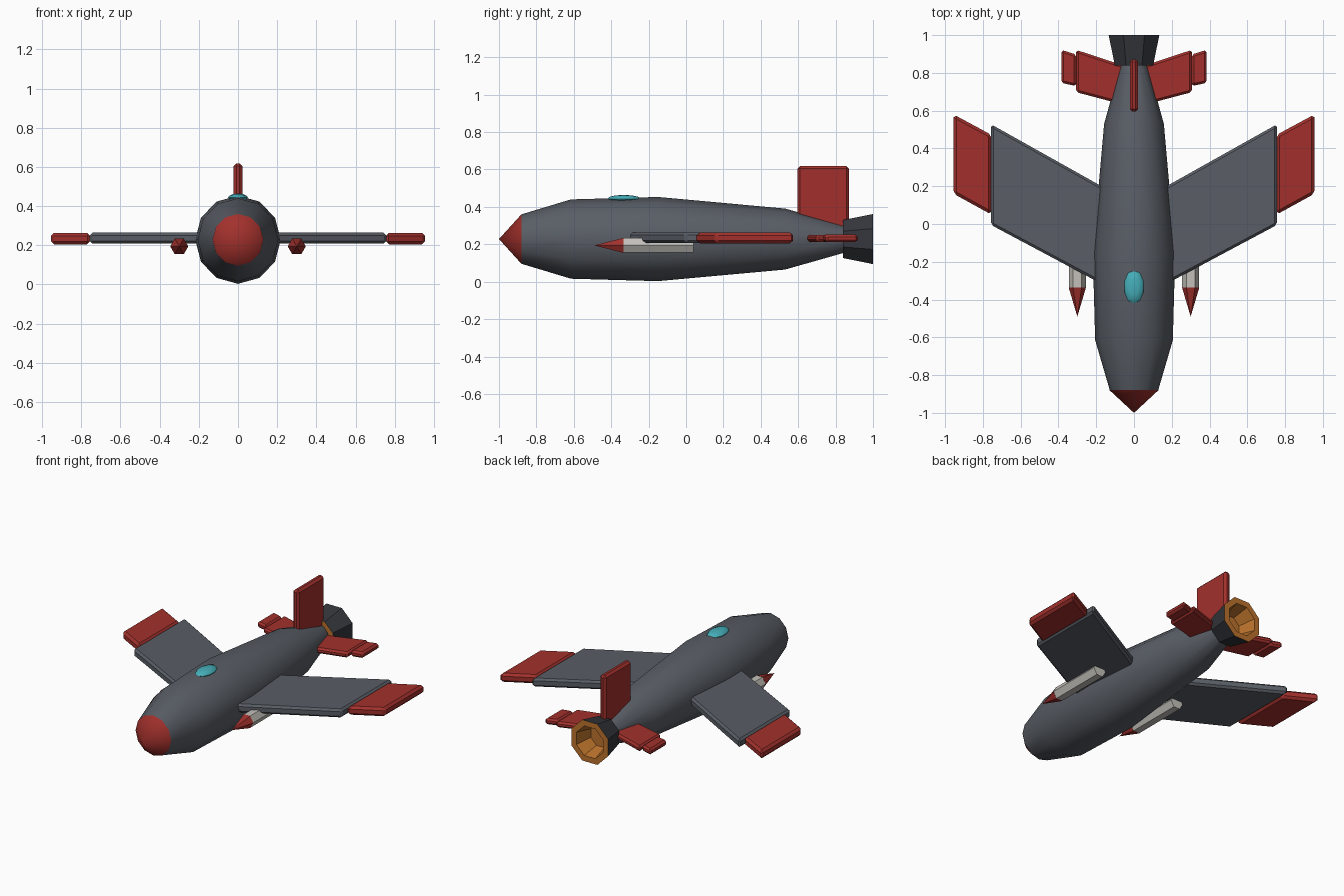
import bpy, bmesh, math
from mathutils import Vector

if "Cube" in bpy.data.objects:
    bpy.data.objects.remove(bpy.data.objects["Cube"])

AXIS_Z = 0.228

def mat(name, rgb):
    m = bpy.data.materials.new(name)
    m.diffuse_color = (*rgb, 1)
    m.use_nodes = True
    m.node_tree.nodes["Principled BSDF"].inputs["Base Color"].default_value = m.diffuse_color
    return m

GREY = mat("hull_grey", (0.10, 0.112, 0.132))
DARK = mat("dark_metal", (0.035, 0.038, 0.045))
RED = mat("red_paint", (0.36, 0.03, 0.025))
WHITE = mat("off_white", (0.55, 0.53, 0.49))
TEAL = mat("canopy_teal", (0.06, 0.42, 0.48))
ORANGE = mat("exhaust_orange", (0.50, 0.17, 0.025))

def finish(bm, name, mats, bevel=0, smooth=None):
    bmesh.ops.recalc_face_normals(bm, faces=bm.faces)
    me = bpy.data.meshes.new(name)
    bm.to_mesh(me)
    bm.free()
    ob = bpy.data.objects.new(name, me)
    bpy.context.collection.objects.link(ob)
    for m in mats:
        me.materials.append(m)
    if bevel:
        b = ob.modifiers.new("bevel", 'BEVEL')
        b.width, b.segments = bevel, 1
    if smooth:
        bpy.ops.object.select_all(action='DESELECT')
        ob.select_set(True)
        bpy.context.view_layer.objects.active = ob
        bpy.ops.object.shade_smooth_by_angle(angle=math.radians(smooth))
    return ob

def lathe(name, profile, sides, mats, x=0, z=AXIS_Z, turn=0, sx=1, smooth=None, bands=None):
    """Spin (y, radius) points around a y-directed axis; bands = material per band."""
    bm = bmesh.new()
    rings = []
    for y, r in profile:
        if r == 0:
            rings.append([bm.verts.new((x, y, z))] * sides)
            continue
        angles = [turn + math.tau * i / sides for i in range(sides)]
        rings.append([bm.verts.new((x + sx * r * math.cos(a), y, z + r * math.sin(a))) for a in angles])
    for k, (a, b) in enumerate(zip(rings, rings[1:])):
        for i in range(sides):
            j = (i + 1) % sides
            f = bm.faces.new(dict.fromkeys((a[i], a[j], b[j], b[i])))
            f.material_index = bands[k] if bands else 0
    return finish(bm, name, mats, smooth=smooth)

def plate(name, outline, offset, material, bevel):
    """Extrude an outline symmetrically by +-offset, with bevelled edges."""
    bm = bmesh.new()
    off = Vector(offset)
    f = bm.faces.new([bm.verts.new(Vector(p) - off) for p in outline])
    ext = bmesh.ops.extrude_face_region(bm, geom=[f])
    verts = [v for v in ext["geom"] if isinstance(v, bmesh.types.BMVert)]
    bmesh.ops.translate(bm, verts=verts, vec=off * 2)
    return finish(bm, name, [material], bevel)

# Fuselage and nose
lathe("fuselage", [(-0.88, 0), (-0.88, 0.132), (-0.615, 0.212), (-0.15, 0.225),
                   (0.53, 0.163), (0.85, 0.072), (0.85, 0)], 12, [GREY], sx=0.97, smooth=35)
lathe("nose_cone", [(-1, 0), (-0.88, 0.132), (-0.88, 0)], 12, [RED], sx=0.98, smooth=60)

# Exhaust nozzle: dark outer wall, orange rim and bowl
lathe("exhaust_nozzle", [(0.87, 0), (0.84, 0.075), (0.84, 0.11), (1.0, 0.145), (1.0, 0.105),
                         (0.89, 0.075), (0.89, 0)], 8, [DARK, ORANGE],
      turn=math.pi / 8, bands=[1, 1, 0, 1, 1, 1])

# Canopy
bm = bmesh.new()
bmesh.ops.create_uvsphere(bm, u_segments=10, v_segments=6, radius=1)
bmesh.ops.scale(bm, vec=(0.053, 0.09, 0.021), verts=bm.verts)
bmesh.ops.translate(bm, vec=(0, -0.332, 0.443), verts=bm.verts)
finish(bm, "canopy", [TEAL], smooth=40)

# Flat surfaces on each side: (name, x/y outline, centre z, half thickness, material, bevel)
SURFACES = [
    ("wing", [(0.10, -0.355), (0.757, -0.005), (0.757, 0.528), (0.10, 0.16)], 0.236, 0.028, GREY, 0.013),
    ("wing_tip", [(0.755, 0.05), (0.955, 0.16), (0.955, 0.58), (0.755, 0.472)][::1], 0.234, 0.029, RED, 0.015),
    ("tailplane", [(0.03, 0.625), (0.307, 0.698), (0.307, 0.922), (0.03, 0.83)], 0.232, 0.019, RED, 0.012),
    ("tailplane_tip", [(0.305, 0.73), (0.385, 0.747), (0.385, 0.922), (0.305, 0.897)], 0.232, 0.02, RED, 0.012),
]
for side, label in ((-1, "left"), (1, "right")):
    for name, pts, z, half, m, bev in SURFACES:
        plate(f"{name}_{label}", [(side * x, y, z) for x, y in pts], (0, 0, half), m, bev)
    # Underwing rockets
    x = side * 0.30
    lathe(f"rocket_body_{label}", [(-0.335, 0), (-0.335, 0.045), (0.04, 0.045), (0.04, 0)],
          6, [WHITE], x=x, z=0.194)
    lathe(f"rocket_tip_{label}", [(-0.49, 0), (-0.335, 0.046), (-0.335, 0)], 6, [RED], x=x, z=0.194)

# Tail fin
plate("tail_fin", [(0, 0.595, 0.27), (0, 0.872, 0.27), (0, 0.872, 0.618), (0, 0.595, 0.618)],
      (0.022, 0, 0), RED, 0.014)
